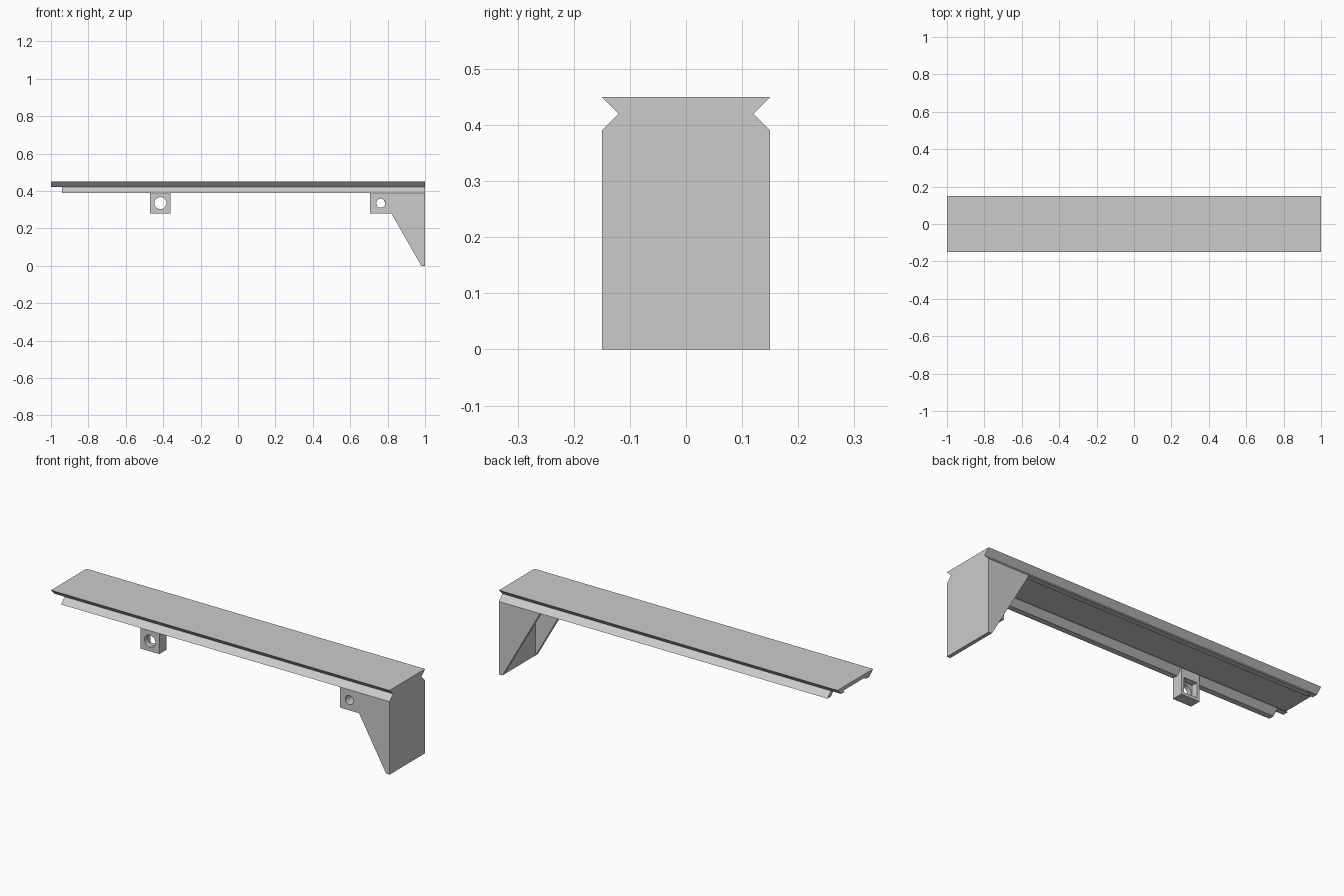
import bpy
import bmesh
from mathutils import Matrix, Vector

default = bpy.data.objects.get("Cube")
if default:
    bpy.data.objects.remove(default, do_unlink=True)

grey = bpy.data.materials.new("plain grey")
grey.use_nodes = True
colour = (0.6, 0.6, 0.6, 1)
grey.diffuse_color = colour
grey.node_tree.nodes["Principled BSDF"].inputs["Base Color"].default_value = colour

TOP, WAIST, SKIRT = 0.45, 0.42, 0.39   # heights of the notched rail
OUT, NECK, INNER = 0.15, 0.12, 0.09    # half widths of the notched rail
TAB_Z = 0.28


def finish(name, bm):
    bmesh.ops.recalc_face_normals(bm, faces=bm.faces)
    mesh = bpy.data.meshes.new(name)
    bm.to_mesh(mesh)
    bm.free()
    mesh.materials.append(grey)
    obj = bpy.data.objects.new(name, mesh)
    bpy.context.collection.objects.link(obj)
    return obj


def extrude(name, points, axis, start, end):
    """Extrude a (y, z) outline along x, or an (x, z) outline along y."""
    bm = bmesh.new()
    place = (lambda a, b: (start, a, b)) if axis == "x" else (lambda a, b: (a, start, b))
    face = bm.faces.new([bm.verts.new(place(a, b)) for a, b in points])
    step = Vector((end - start, 0, 0) if axis == "x" else (0, end - start, 0))
    grown = bmesh.ops.extrude_face_region(bm, geom=[face])["geom"]
    bmesh.ops.translate(bm, vec=step, verts=[v for v in grown if isinstance(v, bmesh.types.BMVert)])
    return finish(name, bm)


def mirrored(half):
    """Complete an outline that is symmetric about y = 0."""
    return half + [(-y, z) for y, z in reversed(half)]


def cut(target, cutter):
    mod = target.modifiers.new("cut", "BOOLEAN")
    mod.operation = "DIFFERENCE"
    mod.solver = "EXACT"
    mod.object = cutter
    cutter.hide_render = True
    bpy.context.view_layer.objects.active = target
    bpy.ops.object.modifier_apply(modifier=mod.name)
    bpy.data.objects.remove(cutter, do_unlink=True)


def drill(target, x, z, radius):
    bm = bmesh.new()
    bmesh.ops.create_cone(bm, cap_ends=True, segments=32, radius1=radius, radius2=radius, depth=0.2,
                          matrix=Matrix.Translation((x, -NECK, z)) @ Matrix.Rotation(1.5707963, 4, "X"))
    cut(target, finish("hole_cutter", bm))


# Top plate with undercut edges and a shallow recess below
extrude("top_plate", mirrored([(OUT, TOP), (NECK, WAIST), (INNER, WAIST), (0.10, 0.43)]),
        "x", -1, 0.98)

# Splayed lower flanges, starting a little in from the free end
for side, label in ((1, "back"), (-1, "front")):
    outline = [(NECK, WAIST), (OUT, SKIRT), (NECK, SKIRT), (INNER, WAIST)]
    extrude(label + "_flange", [(side * y, z) for y, z in outline], "x", -0.94, 0.98)

# End wall carrying the full notched outline
extrude("end_wall", mirrored([(OUT, 0), (OUT, SKIRT), (NECK, WAIST), (OUT, TOP)]), "x", 0.98, 1)

# Sloping side gussets
for side, label in ((1, "back"), (-1, "front")):
    extrude(label + "_gusset", [(0.98, 0), (0.98, SKIRT), (0.757, SKIRT)],
            "y", side * OUT, side * 0.13)

# Drilled mounting lugs below the front flange
lug = [(-OUT, TAB_Z), (-INNER, TAB_Z), (-INNER, WAIST), (-NECK, WAIST), (-OUT, SKIRT)]
nut_lug = extrude("nut_lug", lug, "x", -0.47, -0.36)
pocket = [(-0.455, 0.295), (-0.375, 0.295), (-0.375, 0.375), (-0.455, 0.375)]
cut(nut_lug, extrude("pocket_cutter", pocket, "y", -0.125, -0.05))
drill(nut_lug, -0.415, 0.335, 0.032)

screw_lug = extrude("screw_lug", lug, "x", 0.707, 0.82)
drill(screw_lug, 0.763, 0.335, 0.024)
# Open the gusset corner that would block the bore
drill(bpy.data.objects["front_gusset"], 0.763, 0.335, 0.024)

# Smooth bores, crisp edges
for obj in (nut_lug, screw_lug):
    bpy.ops.object.select_all(action="DESELECT")
    obj.select_set(True)
    bpy.context.view_layer.objects.active = obj
    bpy.ops.object.shade_smooth_by_angle(angle=0.5)
